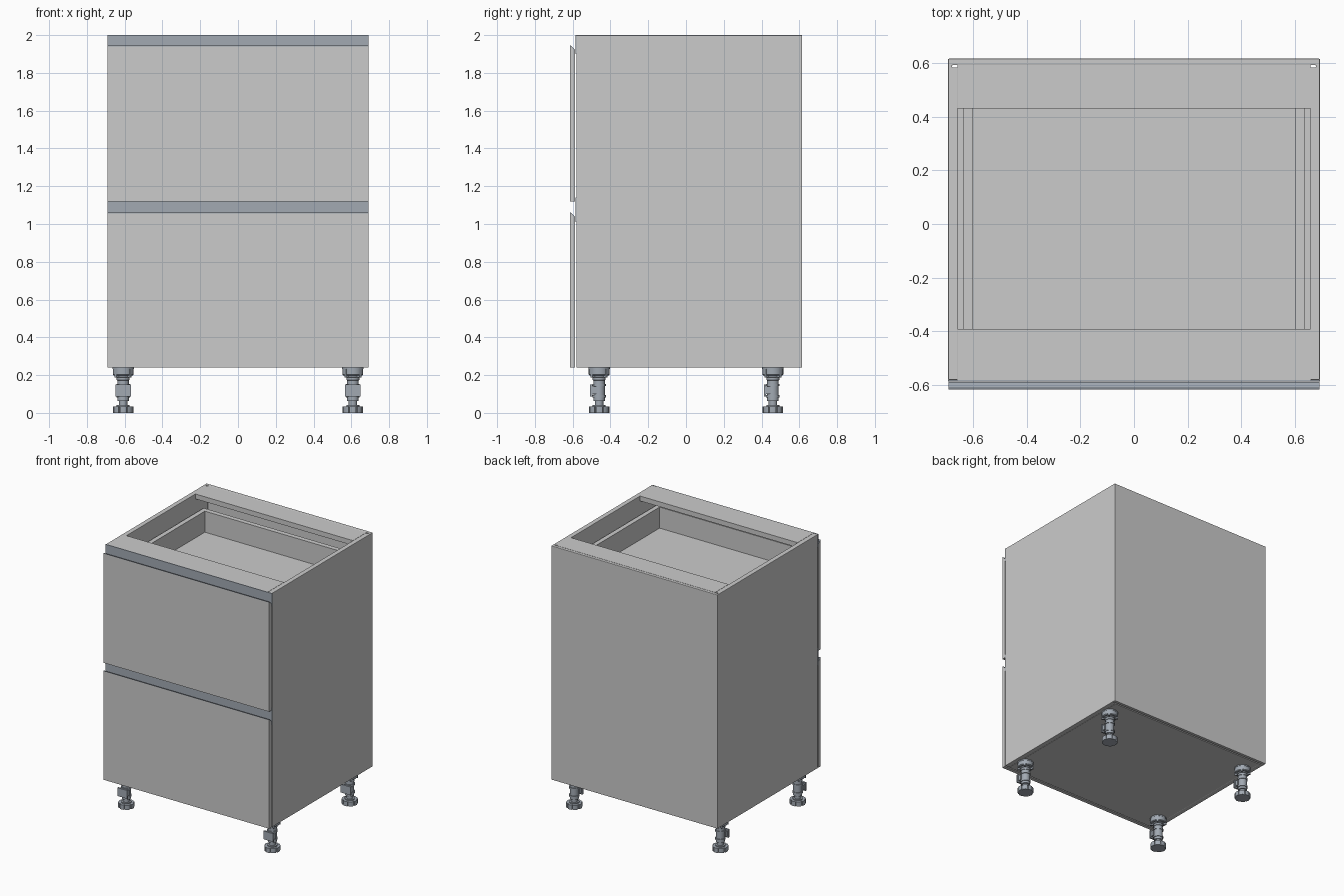
import bpy, bmesh, math
from mathutils import Vector

if "Cube" in bpy.data.objects:
    bpy.data.objects.remove(bpy.data.objects["Cube"])

metal = bpy.data.materials.new("blue_grey_metal")
metal.diffuse_color = (0.36, 0.40, 0.45, 1)
metal.use_nodes = True
metal.node_tree.nodes["Principled BSDF"].inputs["Base Color"].default_value = metal.diffuse_color


def make(name, bm, mat=None, bevel=0):
    bmesh.ops.recalc_face_normals(bm, faces=bm.faces)
    me = bpy.data.meshes.new(name)
    bm.to_mesh(me)
    bm.free()
    if mat:
        me.materials.append(mat)
    ob = bpy.data.objects.new(name, me)
    bpy.context.collection.objects.link(ob)
    if bevel:
        m = ob.modifiers.new("edge", 'BEVEL')
        m.width, m.segments = bevel, 2
        m.limit_method = 'ANGLE'
    return ob


def prism(bm, pts, direction):
    face = bm.faces.new([bm.verts.new(p) for p in pts])
    new = bmesh.ops.extrude_face_region(bm, geom=[face])["geom"]
    verts = [v for v in new if isinstance(v, bmesh.types.BMVert)]
    bmesh.ops.translate(bm, verts=verts, vec=Vector(direction))


def add_box(bm, x0, x1, y0, y1, z0, z1):
    prism(bm, [(x0, y0, z0), (x1, y0, z0), (x1, y1, z0), (x0, y1, z0)], (0, 0, z1 - z0))


def box(name, x0, x1, y0, y1, z0, z1, mat=None, bevel=0):
    bm = bmesh.new()
    add_box(bm, x0, x1, y0, y1, z0, z1)
    return make(name, bm, mat, bevel)


def extrude_x(name, yz, half, mat=None):
    bm = bmesh.new()
    prism(bm, [(-half, y, z) for y, z in yz], (2 * half, 0, 0))
    return make(name, bm, mat)


def add_lathe(bm, profile, segs=24):
    rings = [[bm.verts.new((r * math.cos(2 * math.pi * i / segs),
                            r * math.sin(2 * math.pi * i / segs), z)) for i in range(segs)]
             for r, z in profile]
    for a, b in zip(rings, rings[1:]):
        for i in range(segs):
            j = (i + 1) % segs
            bm.faces.new((a[i], a[j], b[j], b[i]))
    bm.faces.new(rings[0][::-1])
    bm.faces.new(rings[-1])


W, IN, FRONT, BACK = 0.692, 0.656, -0.58, 0.615
BASE, TOP, T = 0.24, 2.0, 0.037

# Carcass: sides and back in one U-shaped section, with grooves at the back
right = [(W, BACK), (W, FRONT), (IN, FRONT), (IN, 0.583), (0.677, 0.583), (0.677, 0.591)]
outline = right + [(-x, y) for x, y in reversed(right)]
bm = bmesh.new()
prism(bm, [(x, y, BASE) for x, y in outline], (0, 0, TOP - BASE))
make("carcass_sides_and_back", bm, bevel=0.003)

# Bottom panel stops short of the back, leaving the groove open
box("bottom_panel", -IN, IN, FRONT, 0.583, BASE, BASE + T)
box("front_top_rail", -IN, IN, FRONT, -0.39, TOP - T, TOP)
box("back_top_rail", -IN, IN, 0.43, 0.591, TOP - T, TOP)

# Recessed finger-grip rails behind the gaps
box("upper_grip_rail", -W, W, -0.586, FRONT, 1.90, TOP, metal)
box("middle_grip_rail", -W, W, -0.586, FRONT, 1.01, 1.14, metal)

# Drawers: fronts with a sloped top edge, grip strips and shallow boxes
for name, z0, z1 in (("lower", BASE, 1.06), ("upper", 1.12, 1.945)):
    yf, yb = -0.615, -0.588
    extrude_x(name + "_drawer_front",
              [(yf, z0), (yb, z0), (yb, z1 - 0.027), (yf + 0.004, z1 - 0.004), (yf, z1 - 0.004)], 0.69)
    extrude_x(name + "_grip_strip",
              [(yf, z1 - 0.004), (yf, z1), (yf + 0.005, z1), (yb, z1 - 0.022),
               (yb, z1 - 0.027), (yf + 0.004, z1 - 0.004)], 0.69, metal)
    bm = bmesh.new()
    zt, zf = z1 - 0.072, z1 - 0.23
    for s in (-1, 1):
        x0, x1 = sorted((s * 0.60, s * 0.635))
        add_box(bm, x0, x1, FRONT, 0.50, zf - 0.035, zt)
    add_box(bm, -0.60, 0.60, 0.463, 0.50, zf - 0.035, zt)
    add_box(bm, -0.60, 0.60, FRONT, -0.543, zf - 0.035, zt)
    make(name + "_drawer_walls", bm)
    box(name + "_drawer_floor", -0.60, 0.60, -0.543, 0.463, zf - 0.035, zf)

# Adjustable leg: notched foot, stem, ribbed socket and plinth clip
bm = bmesh.new()
foot = []
for k in range(8):
    for da, r in ((-19, 0.054), (-7, 0.055), (7, 0.055), (19, 0.054), (20, 0.046), (25, 0.046)):
        a = math.radians(45 * k + da)
        foot.append((r * math.cos(a), r * math.sin(a), 0))
prism(bm, foot, (0, 0, 0.034))
add_lathe(bm, [(0.034, 0.034), (0.034, 0.042), (0.022, 0.042), (0.022, 0.062),
               (0.031, 0.064), (0.031, 0.172), (0.034, 0.174), (0.034, 0.188),
               (0.038, 0.190), (0.038, 0.232), (0.057, 0.232), (0.057, BASE)])
add_lathe(bm, [(0.050, 0.198), (0.055, 0.203), (0.055, 0.232)])
for k in range(4):
    a = math.radians(45 + 90 * k)
    c, s = math.cos(a), math.sin(a)
    prism(bm, [(c * r - s * t, s * r + c * t, 0.188)
               for r, t in ((0.03, -0.006), (0.057, -0.006), (0.057, 0.006), (0.03, 0.006))],
      (0, 0, 0.05))
add_box(bm, -0.041, 0.041, -0.048, -0.036, 0.088, 0.150)
add_box(bm, -0.036, 0.036, -0.036, -0.012, 0.100, 0.140)
add_lathe(bm, [(0.036, 0.082), (0.036, 0.094)])
add_lathe(bm, [(0.036, 0.142), (0.036, 0.154)])
first = make("leg_front_left", bm, metal)
first.location = (-0.608, -0.46, 0)
bpy.context.view_layer.objects.active = first
first.select_set(True)
bpy.ops.object.shade_smooth_by_angle()
for name, x, y in (("leg_front_right", 0.608, -0.46), ("leg_back_left", -0.608, 0.46),
                   ("leg_back_right", 0.608, 0.46)):
    leg = first.copy()
    leg.name = name
    leg.location = (x, y, 0)
    bpy.context.collection.objects.link(leg)
